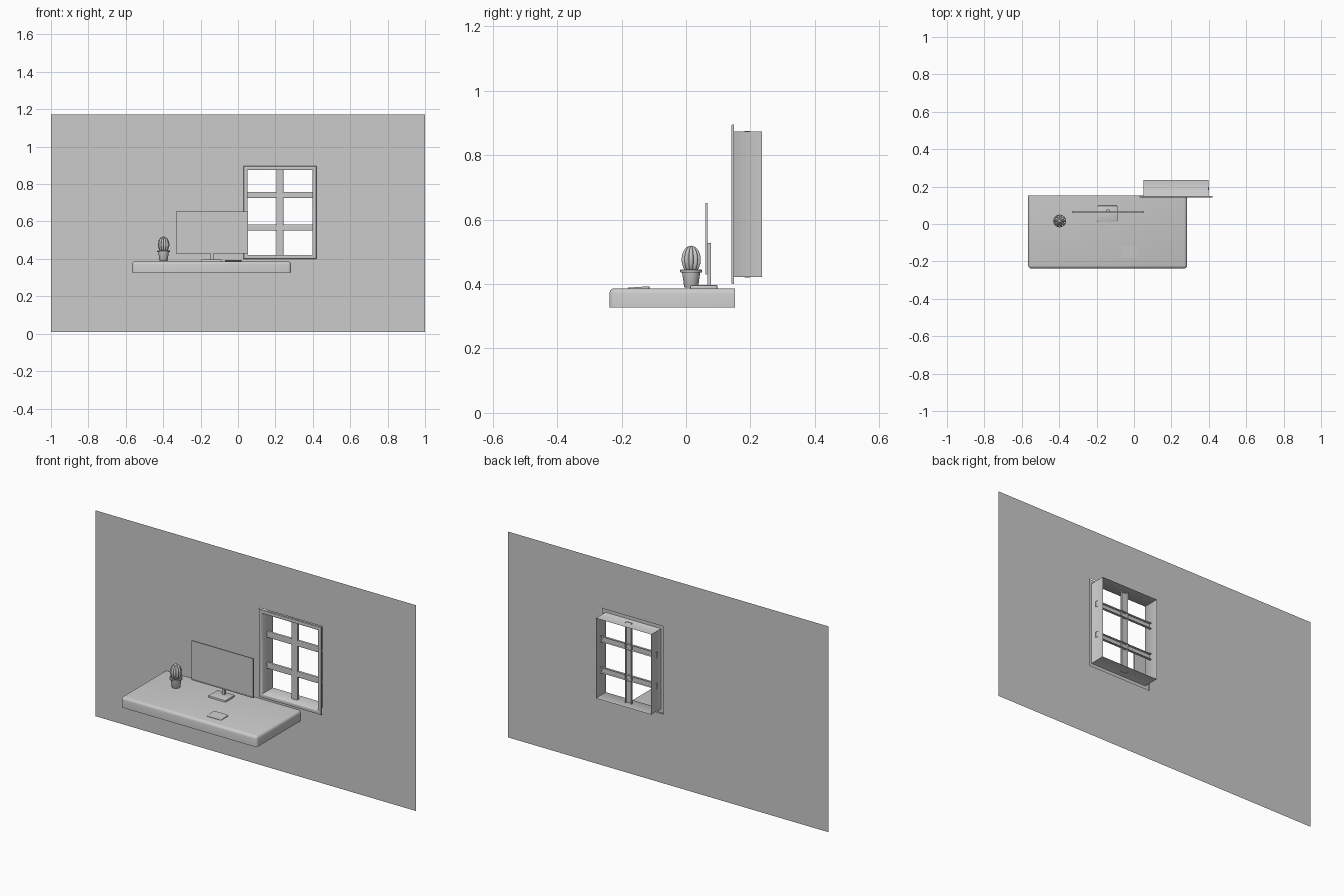
import bpy, bmesh, math

if "Cube" in bpy.data.objects:
    bpy.data.objects.remove(bpy.data.objects["Cube"])

def make(name, verts, faces, smooth=None):
    me = bpy.data.meshes.new(name)
    me.from_pydata(verts, [], faces)
    bm = bmesh.new()
    bm.from_mesh(me)
    bmesh.ops.recalc_face_normals(bm, faces=bm.faces)
    bm.to_mesh(me)
    bm.free()
    ob = bpy.data.objects.new(name, me)
    bpy.context.collection.objects.link(ob)
    if smooth:
        bpy.ops.object.select_all(action='DESELECT')
        bpy.context.view_layer.objects.active = ob
        ob.select_set(True)
        bpy.ops.object.shade_smooth_by_angle(angle=math.radians(smooth))
    return ob

def bridge(loops, closed=True):
    """Quads between consecutive loops of equal length."""
    n = len(loops[0])
    faces = [(i*n+j, i*n+(j+1) % n, (i+1)*n+(j+1) % n, (i+1)*n+j)
             for i in range(len(loops)-1) for j in range(n if closed else n-1)]
    return [v for l in loops for v in l], faces

def box(name, x, y, z, bevel=0, pick=None, segs=3):
    """Box from ranges; edges chosen by pick(midpoint, direction) are rounded."""
    bm = bmesh.new()
    bmesh.ops.create_cube(bm, size=1)
    edges = [e for e in bm.edges if pick and pick((e.verts[0].co + e.verts[1].co) / 2)]
    for v in bm.verts:
        for i, r in enumerate((x, y, z)):
            v.co[i] = r[0] if v.co[i] < 0 else r[1]
    if edges:
        bmesh.ops.bevel(bm, geom=edges, offset=bevel, segments=segs, profile=0.5, affect='EDGES')
    me = bpy.data.meshes.new(name)
    bm.to_mesh(me)
    bm.free()
    ob = bpy.data.objects.new(name, me)
    bpy.context.collection.objects.link(ob)
    if edges:
        bpy.ops.object.select_all(action='DESELECT')
        bpy.context.view_layer.objects.active = ob
        ob.select_set(True)
        bpy.ops.object.shade_smooth_by_angle(angle=math.radians(40))
    return ob

def rect(x0, x1, z0, z1, y):
    return [(x0, y, z0), (x1, y, z0), (x1, y, z1), (x0, y, z1)]

# Wall sheet with the window opening
make("wall", *bridge([rect(-1, 1, 0.01, 1.171, 0.157),
                      rect(0.032, 0.416, 0.4, 0.895, 0.157)]))

# Window frame: deep reveal with a rounded flange at the front
X0, X1, Z0, Z1 = 0.052, 0.398, 0.422, 0.874
profile = [(0, 0.236), (0, 0.146), (0.003, 0.142), (0.007, 0.141), (0.015, 0.141),
           (0.02, 0.142), (0.022, 0.146), (0.022, 0.149), (0, 0.149)]
make("window_frame", *bridge([rect(X0-d, X1+d, Z0-d, Z1+d, y) for d, y in profile]), smooth=40)

# Window bars: channels open at the back
def bar(name, c, half, a, b, vertical):
    sec = [(-half, 0.198), (-half, 0.184), (-half+0.003, 0.182),
           (half-0.003, 0.182), (half, 0.184), (half, 0.198)]
    loops = [[(c+s, y, t) if vertical else (t, y, c+s) for s, y in sec] for t in (a, b)]
    make(name, *bridge(loops, closed=False))

bar("vertical_bar", 0.224, 0.018, Z0-0.001, Z1+0.002, True)
for i, z in enumerate((0.567, 0.742)):
    bar(f"horizontal_bar_{i+1}", z, 0.0155, X0-0.002, X1+0.002, False)

# Desk slab, rounded on the top and front corners
box("desk", (-0.566, 0.284), (-0.238, 0.152), (0.328, 0.387), 0.016,
    lambda m: (m.z > 0.4 and m.y < 0.4) or (abs(m.z) < 0.1 and m.y < -0.4))

# Monitor: panel with inset screen, post and base
mx0, mx1, mz0, mz1 = -0.331, 0.053, 0.43, 0.652
loops = [rect(mx0+d, mx1-d, mz0+d, mz1-d, y)
         for d, y in ((0, 0.067), (0, 0.06), (0.005, 0.06), (0.005, 0.062))]
v, f = bridge(loops)
make("monitor", v, f + [(0, 1, 2, 3), (12, 13, 14, 15)])
box("monitor_post", (-0.146, -0.131), (0.067, 0.078), (0.39, 0.527))
box("monitor_base", (-0.195, -0.087), (0.013, 0.098), (0.387, 0.397), 0.004,
    lambda m: m.z > 0.4 or abs(m.z) < 0.1, 2)

# Touch pad: thin wedge, higher at the back
pad = box("touch_pad", (-0.07, 0.02), (-0.18, -0.114), (0.386, 0.389), 0.006,
          lambda m: abs(m.z) < 0.1)
for vert in pad.data.vertices:
    if vert.co.z > 0.388:
        vert.co.z += 0.004 * (vert.co.y + 0.18) / 0.066

# Cactus pot: lathed
CX, CY = -0.398, 0.016

def ring(r, z, n=32, wave=0.0, ribs=10):
    out = []
    for k in range(n):
        a = 2 * math.pi * k / n
        q = r * (1 - wave + wave * abs(math.cos(ribs * a / 2)) ** 0.7)
        out.append((CX + q*math.cos(a), CY + q*math.sin(a), z))
    return out

pot = [(0.001, 0.389), (0.02, 0.389), (0.022, 0.392), (0.028, 0.436), (0.033, 0.436),
       (0.034, 0.438), (0.034, 0.443), (0.032, 0.445), (0.028, 0.445), (0.027, 0.438), (0.001, 0.438)]
make("cactus_pot", *bridge([ring(r, z) for r, z in pot]), smooth=40)

# Cactus body: ribbed egg shape
loops = []
for i in range(15):
    t = math.radians(-60 + 149 * i / 14)
    loops.append(ring(0.031 * math.cos(t), 0.476 + 0.043 * math.sin(t), 80, 0.28))
make("cactus", *bridge(loops), smooth=50)
